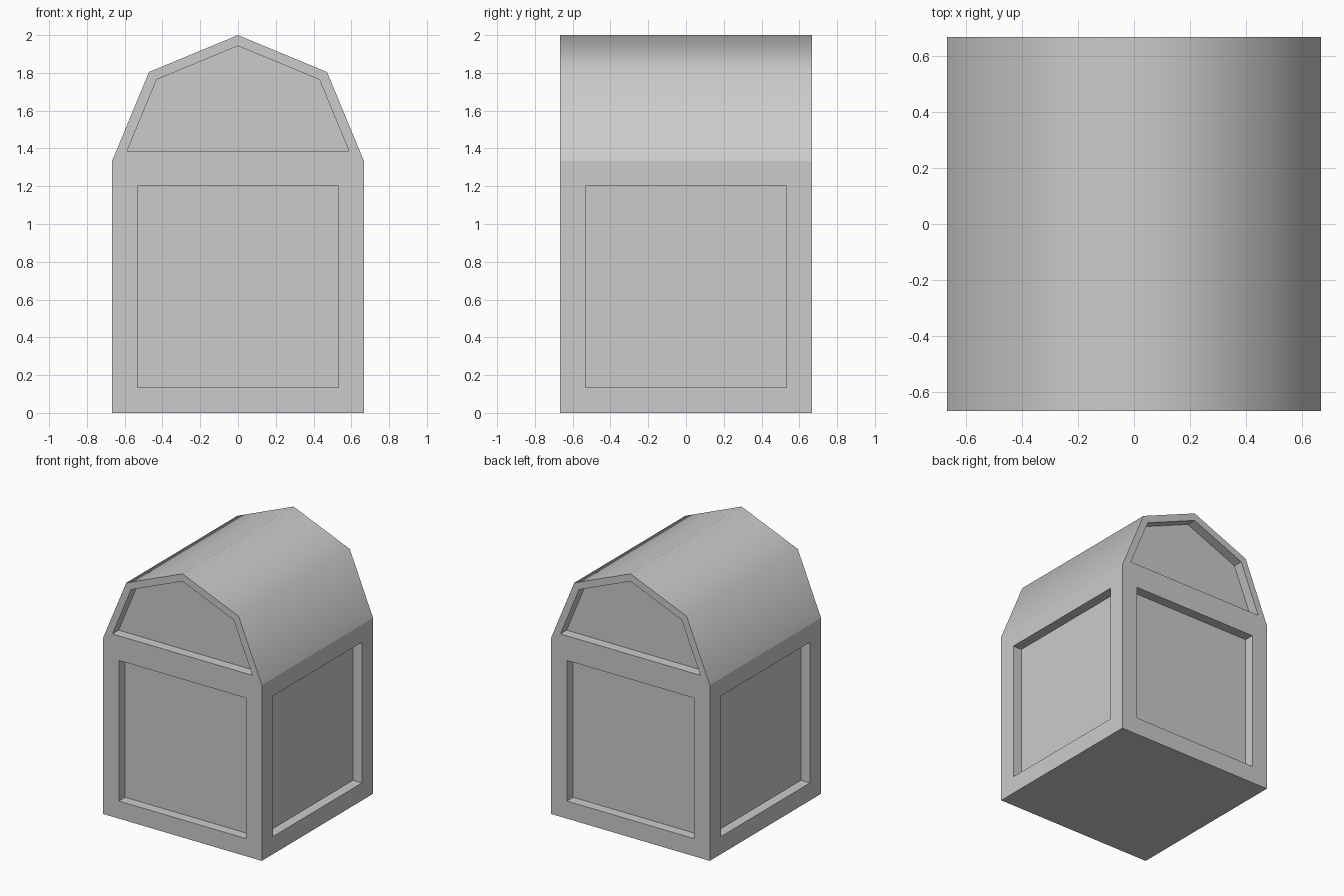
import bpy, bmesh, math

if "Cube" in bpy.data.objects:
    bpy.data.objects.remove(bpy.data.objects["Cube"])

R = 2 / 3          # half width, also the roof radius
H = 4 / 3          # wall height
DEPTH = 0.075      # panel recess depth


def recess(bm, faces, border):
    """Inset each face, then push it straight in to form a recessed panel."""
    bmesh.ops.inset_individual(bm, faces=faces, thickness=border, use_even_offset=True)
    for f in faces:
        n = f.normal.copy()
        out = bmesh.ops.extrude_discrete_faces(bm, faces=[f])
        bmesh.ops.translate(bm, verts=out["faces"][0].verts, vec=n * -DEPTH)


def prism(name, profile, border, open_normal_z, recess_test, smooth_test=None):
    """Extrude an x-z profile along y, drop the hidden joint face, recess panels."""
    bm = bmesh.new()
    front = [bm.verts.new((x, -R, z)) for x, z in profile]
    back = [bm.verts.new((x, R, z)) for x, z in profile]
    bm.faces.new(front)
    bm.faces.new(back[::-1])
    n = len(profile)
    for i in range(n):
        j = (i + 1) % n
        bm.faces.new((front[j], front[i], back[i], back[j]))
    bmesh.ops.recalc_face_normals(bm, faces=bm.faces)
    bm.normal_update()
    for f in bm.faces:
        f.smooth = bool(smooth_test and smooth_test(f.normal))
    hidden = [f for f in bm.faces if f.normal.z * open_normal_z > 0.99]
    bmesh.ops.delete(bm, geom=hidden, context='FACES_ONLY')
    recess(bm, [f for f in bm.faces if recess_test(f.normal)], border)
    mesh = bpy.data.meshes.new(name)
    bm.to_mesh(mesh)
    bm.free()
    obj = bpy.data.objects.new(name, mesh)
    bpy.context.collection.objects.link(obj)
    return obj


# Square body with a recessed panel on all four sides
prism("body", [(-R, 0), (R, 0), (R, H), (-R, H)], 0.2 * R, 1,
      lambda n: abs(n.z) < 0.1)

# Barrel roof: half octagon, softly shaded, with recessed gable ends
arc = [(R * math.cos(math.pi * i / 4), H + R * math.sin(math.pi * i / 4))
       for i in range(5)]
prism("roof", arc, 0.053, -1,
      lambda n: abs(n.y) > 0.9, lambda n: n.z > 0.1)
